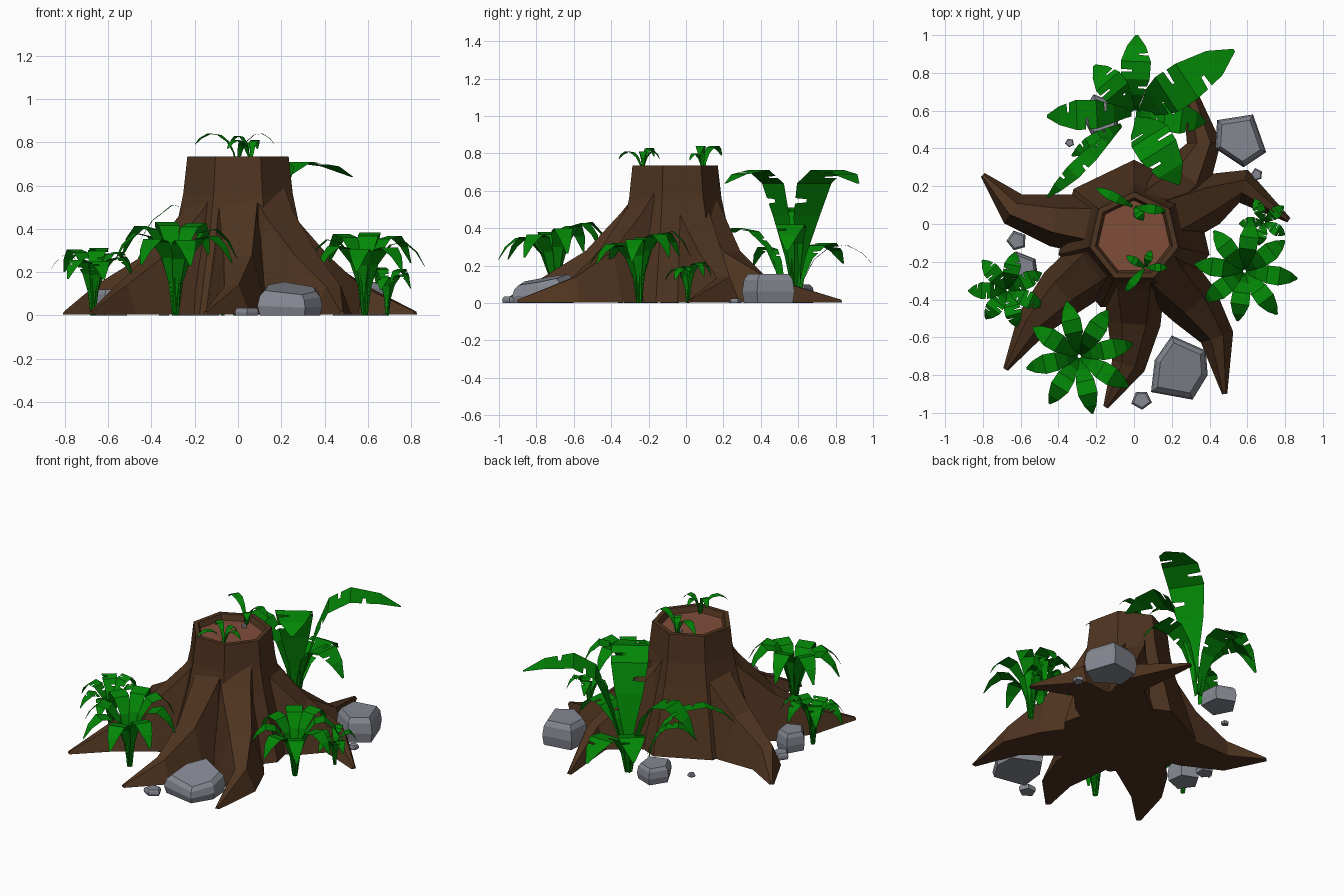
import bpy, bmesh, math, random
from mathutils import Vector

random.seed(4)
cube = bpy.data.objects.get("Cube")
if cube:
    bpy.data.objects.remove(cube)


def material(name, color):
    mat = bpy.data.materials.new(name)
    mat.use_nodes = True
    mat.diffuse_color = (*color, 1)
    mat.node_tree.nodes["Principled BSDF"].inputs["Base Color"].default_value = (*color, 1)
    return mat


BARK = material("dark bark", (.078, .034, .014))
WOOD = material("cut wood", (.215, .075, .042))
LEAF = material("leaf green", (.001, .24, .002))
STONE = material("grey stone", (.235, .245, .285))


def finish(bm, name, *mats, solid=True):
    if solid:
        bmesh.ops.recalc_face_normals(bm, faces=bm.faces)
    mesh = bpy.data.meshes.new(name)
    bm.to_mesh(mesh)
    bm.free()
    for mat in mats:
        mesh.materials.append(mat)
    obj = bpy.data.objects.new(name, mesh)
    bpy.context.collection.objects.link(obj)
    return obj


def loft(bm, rings):
    """Join closed rings of points and cap both ends; returns the last cap."""
    rows = [[bm.verts.new(point) for point in ring] for ring in rings]
    for low, high in zip(rows, rows[1:]):
        for i in range(len(low)):
            bm.faces.new((low[i - 1], low[i], high[i], high[i - 1]))
    bm.faces.new(rows[0][::-1])
    return bm.faces.new(rows[-1])


def spread(count, turn):
    """Evenly spaced directions around a circle, starting at turn degrees."""
    for i in range(count):
        angle = math.radians(turn) + math.tau * i / count
        yield Vector((math.cos(angle), math.sin(angle)))


# Trunk: seven-sided flared loft with a hollow top
profile = [(.41, .004), (.355, .2), (.29, .42), (.26, .56), (.24, .735), (.21, .735), (.195, .7)]
bm = bmesh.new()
floor = loft(bm, [[(radius * d.x, radius * d.y - .07, height) for d in spread(7, 90)]
                  for radius, height in profile])
floor.material_index = 1
finish(bm, "stump_trunk", BARK, WOOD)

# Roots: tapered flat-topped ridges that follow bent paths to the ground
ROOTS = {
    "root_right_back": [(-.1, -.05), (-.23, 0), (-.42, .02), (-.64, .08), (-.8, .26)],
    "root_right_front": [(-.1, -.14), (-.22, -.23), (-.38, -.36), (-.54, -.53), (-.68, -.77)],
    "root_front": [(0, -.18), (0, -.35), (0, -.53), (-.03, -.75), (-.15, -.97)],
    "root_left_front": [(.1, -.17), (.19, -.29), (.32, -.43), (.44, -.6), (.48, -.9)],
    "root_left": [(.1, -.01), (.22, .05), (.4, .13), (.58, .2), (.82, .02)],
    "root_back": [(.07, .04), (.15, .14), (.28, .25), (.37, .43), (.26, .83)],
}
# ridge height, base half width, ridge half width
SECTIONS = [(.69, .16, .1), (.48, .16, .085), (.28, .14, .065), (.14, .09, .035), (.018, .014, .006)]

for name, path in ROOTS.items():
    points = [Vector(point) for point in path]
    rings = []
    for i, (point, (top, base, ridge)) in enumerate(zip(points, SECTIONS)):
        along = (points[min(i + 1, len(points) - 1)] - points[max(i - 1, 0)]).normalized()
        side = Vector((-along.y, along.x))
        rings.append([(*(point + side * width), height) for width, height in
                      ((base, .004), (ridge, top), (-ridge, top * .96), (-base, .004))])
    bm = bmesh.new()
    loft(bm, rings)
    finish(bm, name, BARK)

# Leaf styles: (reach, height, width) fractions from stalk to tip
ARCHED = [(.03, 0, .25), (.1, .42, .35), (.23, .75, .6), (.43, .96, .95),
          (.66, 1, 1), (.86, .86, .62), (1, .66, .1)]
UPRIGHT = [(.03, .12, .15), (.09, .35, .32), (.19, .65, .75), (.31, .9, 1),
           (.52, 1, 1), (.8, .97, .7), (1, .9, .08)]


def leaf(bm, base, reach, peak, half, style, torn):
    side = Vector((-reach.y, reach.x, 0)).normalized()
    stations = []
    for i, (out, height, width) in enumerate(style):
        stations.append((out, height, width, width))
        if torn and 2 <= i < len(style) - 2:
            # slit cut from alternating edges
            for t, keep in ((.4, 1), (.43, .25), (.53, .25), (.56, 1)):
                out_t, height_t, width_t = Vector(style[i]).lerp(Vector(style[i + 1]), t)
                edges = (width_t * keep, width_t)
                stations.append((out_t, height_t, *(edges if i % 2 else edges[::-1])))
    rows = []
    for out, height, left, right in stations:
        middle = base + reach.to_3d() * out + Vector((0, 0, peak * height))
        rows.append([bm.verts.new(point) for point in
                     (middle + side * half * left, middle, middle - side * half * right)])
    for a, b in zip(rows, rows[1:]):
        for k in range(2):
            bm.faces.new((a[k], a[k + 1], b[k + 1], b[k]))


def plant(name, base, leaves, half, style=ARCHED, torn=False):
    """Leaves are given as (tip x, tip y, peak height above the base)."""
    base = Vector(base)
    bm = bmesh.new()
    for x, y, peak in leaves:
        leaf(bm, base, Vector((x, y)) - base.xy, peak, half, style, torn)
    finish(bm, name, LEAF, solid=False)


def rosette(name, x, y, count, turn, reach, peak, half, torn=False):
    """Leaves all round, the rear ones a little taller."""
    leaves = []
    for d in spread(count, turn):
        length = reach * random.uniform(.95, 1.05)
        leaves.append((x + d.x * length, y + d.y * length, peak * (1 + d.y / 9)))
    plant(name, (x, y, 0), leaves, half, torn=torn)


# Ground plants
rosette("front_fern", -.29, -.7, 8, 13, .3, .39, .052)
rosette("left_fern", .585, -.25, 8, -8, .275, .345, .05)
rosette("small_left_plant", .69, .01, 5, 40, .13, .2, .032, True)
rosette("right_plant", -.67, -.35, 7, 27, .2, .28, .045, True)

# Broad leaves behind the stump
plant("tall_leaves", (.01, .58, 0), [(.53, .92, .71), (.24, .21, .71)], .11, UPRIGHT, True)
plant("back_leaves", (0, .59, 0), [(-.46, .57, .51), (.015, 1, .31), (-.21, .84, .32), (.38, .54, .42)],
      .08, torn=True)
plant("back_low_leaves", (-.06, .53, 0), [(-.46, .14, .4), (-.33, .36, .3)], .042, torn=True)

# Sprouts inside the hollow top
plant("front_sprout", (.06, -.23, .69), [(.18, -.23, .12), (-.05, -.36, .12), (-.04, -.17, .14), (.09, -.14, .12)], .022)
plant("back_sprout", (0, .09, .69), [(-.2, .19, .15), (.17, .07, .15), (.05, .02, .11)], .026)


# Stones: angular outlines lofted upward to a smaller, tilted top
def stone(name, outline, height, tilt=(0, 0), ground=0):
    points = [Vector(point) for point in outline]
    middle = sum(points, Vector((0, 0))) / len(points)
    rings = []
    for scale, level in ((.93, 0), (1, .4), (.93, .8), (.78, 1)):
        offsets = [(point - middle) * scale for point in points]
        rings.append([(*(middle + offset), ground + level * (height + offset.dot(Vector(tilt))))
                      for offset in offsets])
    bm = bmesh.new()
    loft(bm, rings)
    finish(bm, name, STONE)


def round_stone(name, x, y, radius, height, ground=0):
    outline = [Vector((x, y)) + d * radius * random.uniform(.9, 1.15) for d in spread(5, random.uniform(0, 70))]
    stone(name, outline, height, ground=ground)


stone("front_boulder", [(.2, -.59), (.38, -.67), (.39, -.8), (.31, -.93), (.09, -.89), (.11, -.72)],
      .125, (-.08, .2))
stone("back_left_boulder", [(.44, .55), (.63, .58), (.7, .38), (.58, .3), (.43, .4)], .155)
round_stone("back_boulder", -.18, .58, .11, .1)
round_stone("right_boulder", -.59, -.24, .09, .12)
round_stone("right_pebble", -.62, -.09, .055, .04)
round_stone("front_pebble", .04, -.93, .055, .035)
round_stone("left_pebble", .65, .26, .033, .025)
round_stone("back_pebble", -.34, .43, .024, .02)
round_stone("hollow_pebble", .01, .05, .018, .015, .7)
